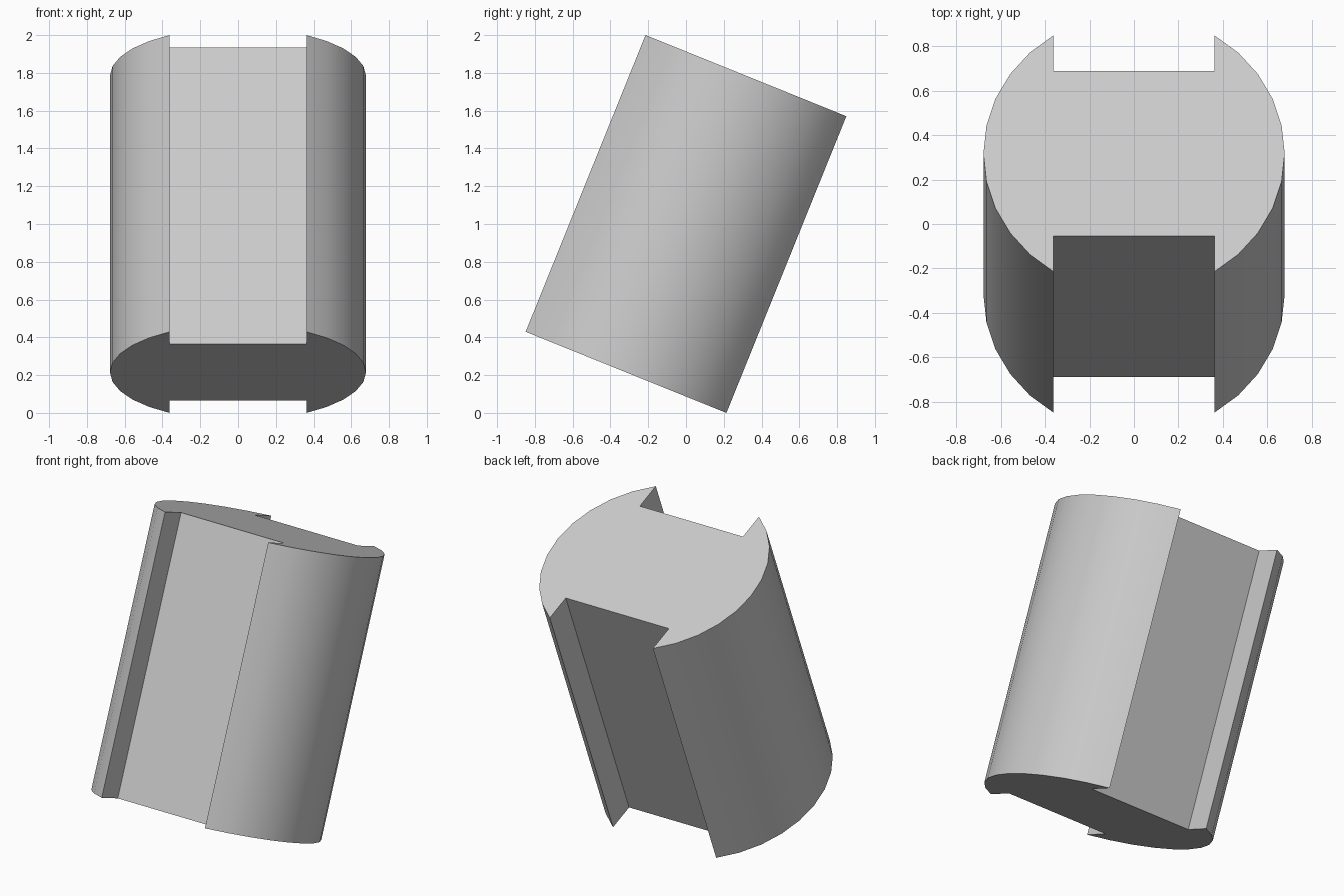
import bpy, bmesh
from math import radians, asin, sin, cos
from mathutils import Matrix

if "Cube" in bpy.data.objects:
    bpy.data.objects.remove(bpy.data.objects["Cube"])

RADIUS = 0.678       # cylinder radius
SLOT = 0.362         # half width of the front and back grooves
FLOOR = 0.40         # distance from the axis to a groove floor
LENGTH = 1.694
TILT = radians(-22)
STEPS = 10

grey = bpy.data.materials.new("light_grey")
grey.use_nodes = True
colour = (0.6, 0.6, 0.6, 1)
grey.diffuse_color = colour
grey.node_tree.nodes["Principled BSDF"].inputs["Base Color"].default_value = colour

# Cross-section: one rounded side, then the same turned half way round
edge = radians(90) - asin(SLOT / RADIUS)
angles = [-edge + 2 * edge * i / STEPS for i in range(STEPS + 1)]
side = [(SLOT, -FLOOR)] + [(RADIUS * cos(a), RADIUS * sin(a)) for a in angles] + [(SLOT, FLOOR)]
profile = side + [(-x, -y) for x, y in side]

# Grooved cylinder extruded along its axis, then leaned backwards
bm = bmesh.new()
base = bm.faces.new([bm.verts.new((x, y, -LENGTH / 2)) for x, y in profile])
top = bmesh.ops.extrude_face_region(bm, geom=[base], use_keep_orig=True)
moved = [v for v in top["geom"] if isinstance(v, bmesh.types.BMVert)]
bmesh.ops.translate(bm, verts=moved, vec=(0, 0, LENGTH))
bmesh.ops.recalc_face_normals(bm, faces=bm.faces)
bm.transform(Matrix.Translation((0, 0, 1)) @ Matrix.Rotation(TILT, 4, "X"))

mesh = bpy.data.meshes.new("grooved_cylinder")
bm.to_mesh(mesh)
bm.free()
mesh.materials.append(grey)
body = bpy.data.objects.new("grooved_cylinder", mesh)
bpy.context.collection.objects.link(body)

# Smooth curved sides with crisp rims and groove edges
bpy.ops.object.select_all(action="DESELECT")
body.select_set(True)
bpy.context.view_layer.objects.active = body
bpy.ops.object.shade_smooth_by_angle(angle=radians(30))
